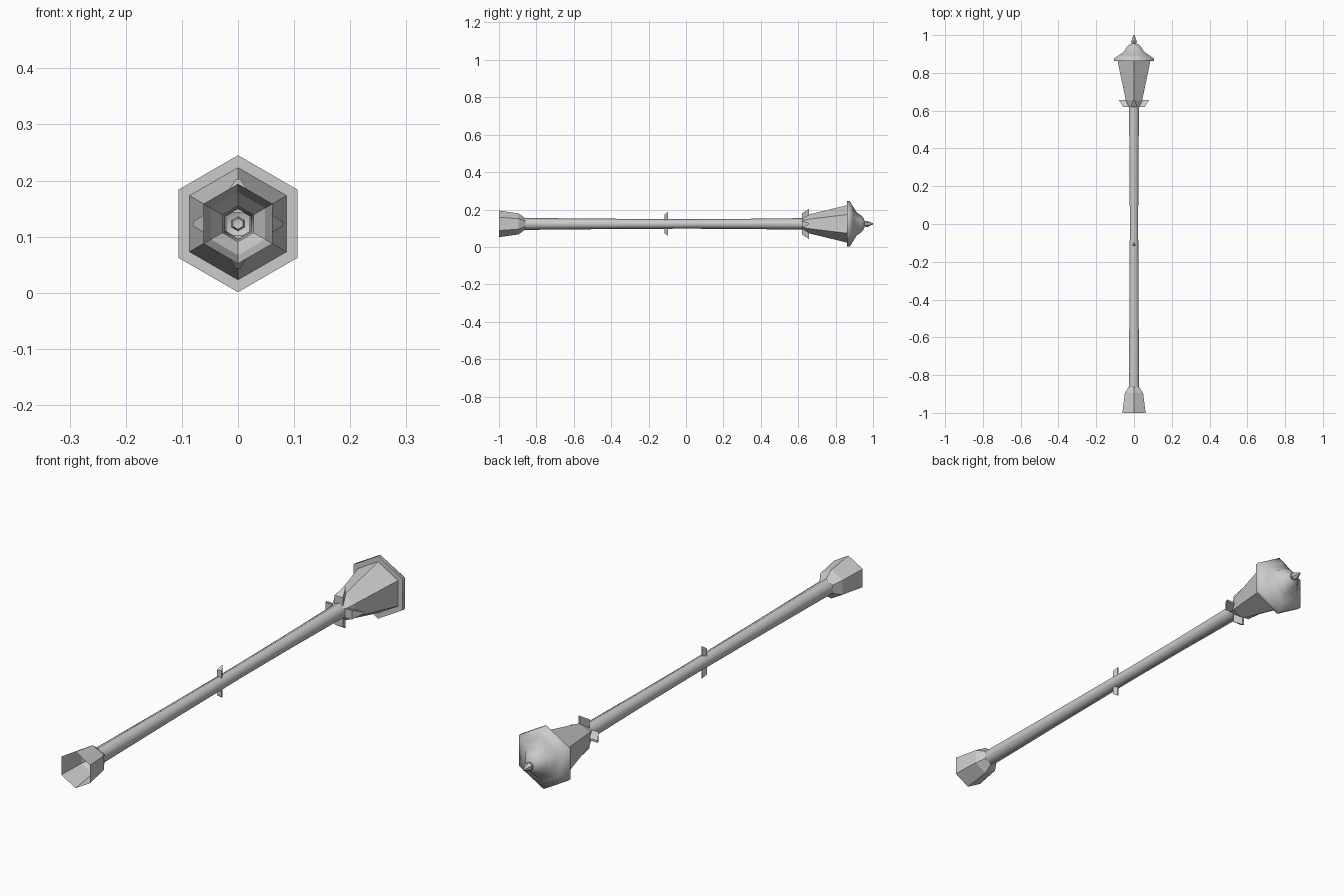
import bpy, math
from mathutils import Matrix

if "Cube" in bpy.data.objects:
    bpy.data.objects.remove(bpy.data.objects["Cube"])

CZ = 0.123  # height of the lamp's long axis; the lamp lies along y


def add_mesh(name, verts, faces, smooth=None):
    mesh = bpy.data.meshes.new(name)
    mesh.from_pydata(verts, [], faces)
    ob = bpy.data.objects.new(name, mesh)
    bpy.context.collection.objects.link(ob)
    bpy.ops.object.select_all(action='DESELECT')
    ob.select_set(True)
    bpy.context.view_layer.objects.active = ob
    if smooth:
        bpy.ops.object.shade_smooth_by_angle(angle=math.radians(smooth))
    return ob


def hex_lathe(name, profile, smooth=None, cap_end=False):
    """Six-sided turned shape from (y, corner radius) pairs."""
    verts, faces = [], []
    for y, r in profile:
        for i in range(6):
            a = math.radians(90 + 60 * i)
            verts.append((r * math.cos(a), y, CZ + r * math.sin(a)))
    for k in range(len(profile) - 1):
        for i in range(6):
            j = (i + 1) % 6
            faces.append((k*6 + i, k*6 + j, k*6 + 6 + j, k*6 + 6 + i))
    if cap_end:
        n = (len(profile) - 1) * 6
        faces.append(tuple(n + i for i in range(6)))
    return add_mesh(name, verts, faces, smooth)


def prong(name, angle, y0, y1, inner, low, high, w0, w1):
    """Radial wedge: wide short edge at y0, narrow long edge at y1."""
    rot = Matrix.Translation((0, 0, CZ)) @ Matrix.Rotation(angle, 4, 'Y')
    verts = [(-w0, y0, inner), (w0, y0, inner), (w1, y1, inner), (-w1, y1, inner),
             (-w0, y0, low), (w0, y0, low), (w1, y1, high), (-w1, y1, high)]
    faces = [(0, 1, 2, 3), (7, 6, 5, 4), (4, 5, 1, 0),
             (5, 6, 2, 1), (6, 7, 3, 2), (7, 4, 0, 3)]
    ob = add_mesh(name, verts, faces)
    ob.data.transform(rot)


# Foot, open underneath
hex_lathe("foot", [(-1, 0.071), (-0.895, 0.056), (-0.862, 0.032)])

# Slightly waisted pole
hex_lathe("pole", [(-0.862, 0.032), (-0.45, 0.028), (0, 0.0255),
                   (0.3, 0.027), (0.63, 0.031)], smooth=70)

# Lantern body with its tapered cup
hex_lathe("lantern", [(0.615, 0.03), (0.655, 0.05), (0.862, 0.1)])

# Roof with rim and dome
hex_lathe("roof", [(0.862, 0.096), (0.862, 0.122), (0.876, 0.122), (0.895, 0.09),
                   (0.914, 0.06), (0.938, 0.044), (0.951, 0.027), (0.957, 0.011)],
          smooth=70, cap_end=True)

# Finial
hex_lathe("finial", [(0.948, 0.01), (0.968, 0.017), (1.0, 0.003)], cap_end=True)

# Four flared prongs under the lantern
for i in range(4):
    prong(f"lantern_prong_{i + 1}", i * math.pi / 2, 0.62, 0.657,
          0.02, 0.057, 0.08, 0.018, 0.004)

# Two small pegs halfway up the pole
for i in range(2):
    prong(f"pole_peg_{i + 1}", i * math.pi, -0.115, -0.097,
          0.02, 0.05, 0.063, 0.01, 0.002)
